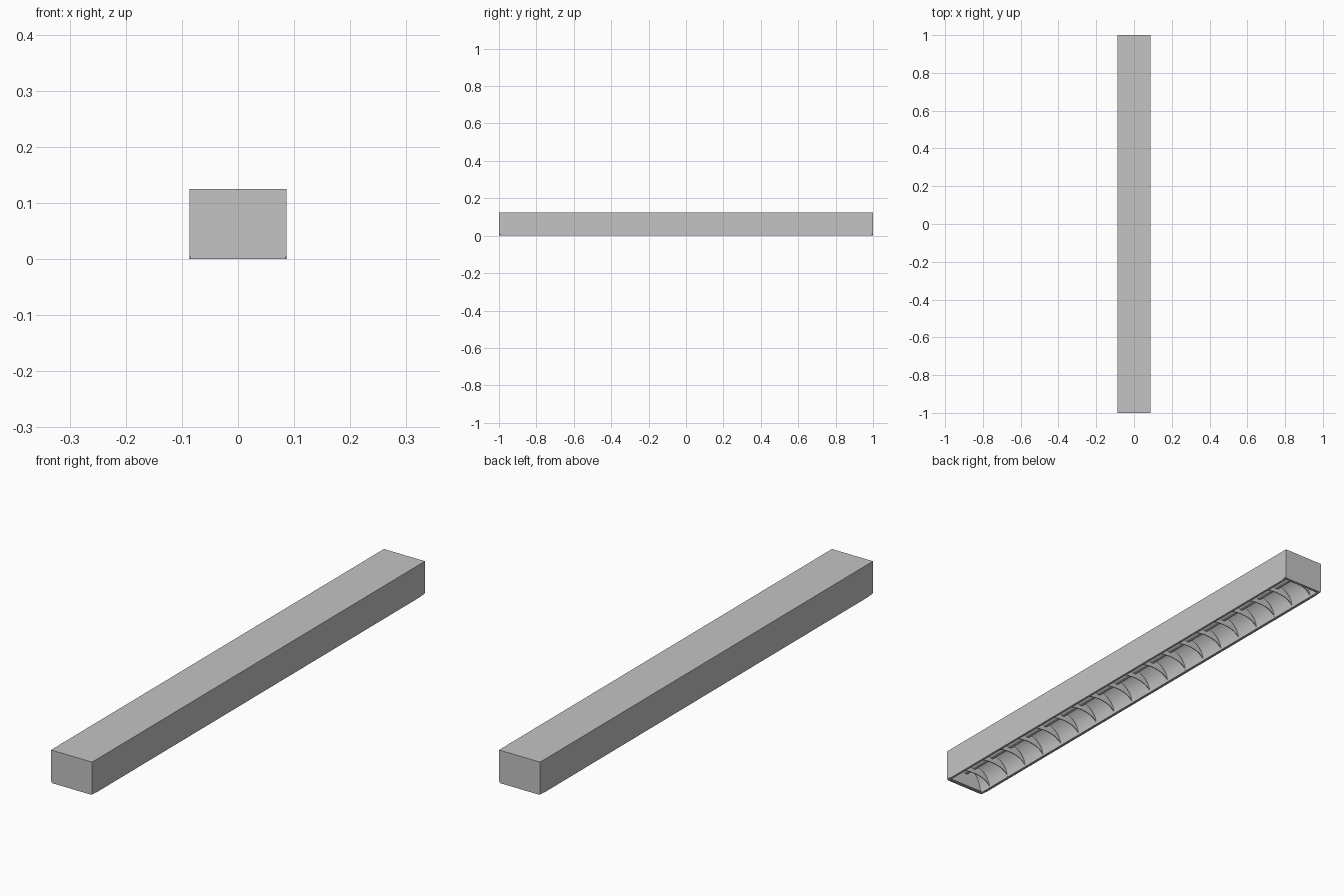
import bpy, bmesh, math
from mathutils import Vector

if "Cube" in bpy.data.objects:
    bpy.data.objects.remove(bpy.data.objects["Cube"])

W, L, H = 0.0865, 1.0, 0.125   # half width, half length, height
T = 0.003                      # sheet thickness


def material(name, v):
    m = bpy.data.materials.new(name)
    m.diffuse_color = (v, v, v, 1)
    m.use_nodes = True
    m.node_tree.nodes["Principled BSDF"].inputs["Base Color"].default_value = m.diffuse_color
    return m


grey = material("light grey metal", 0.55)


def prism(name, outline, offset):
    """Extrude a closed outline of 3D points by an offset vector."""
    bm = bmesh.new()
    face = bm.faces.new([bm.verts.new(p) for p in outline])
    ext = bmesh.ops.extrude_face_region(bm, geom=[face])
    moved = [g for g in ext["geom"] if isinstance(g, bmesh.types.BMVert)]
    bmesh.ops.translate(bm, verts=moved, vec=Vector(offset))
    bmesh.ops.recalc_face_normals(bm, faces=bm.faces)
    me = bpy.data.meshes.new(name)
    bm.to_mesh(me)
    bm.free()
    ob = bpy.data.objects.new(name, me)
    bpy.context.collection.objects.link(ob)
    me.materials.append(grey)
    return ob


def box(name, x0, x1, y0, y1, z0, z1):
    return prism(name, [(x0, y0, z0), (x1, y0, z0), (x1, y1, z0), (x0, y1, z0)],
                 (0, 0, z1 - z0))


def smooth(ob):
    bpy.ops.object.select_all(action='DESELECT')
    bpy.context.view_layer.objects.active = ob
    ob.select_set(True)
    bpy.ops.object.shade_smooth_by_angle(angle=math.radians(35))


# Housing: top sheet, side panels and end panels with clipped lower corners
box("housing_top", -W, W, -L, L, H - T, H)
for s, tag in ((-1, "left"), (1, "right")):
    side = [(s * W, -L, H), (s * W, -L, 0.008), (s * W, -L + 0.025, 0),
            (s * W, L - 0.025, 0), (s * W, L, 0.008), (s * W, L, H)]
    prism("side_panel_" + tag, side, (-s * T, 0, 0))
    # Lower rim folded inward
    box("side_rim_" + tag, *sorted((s * (W - 0.010), s * (W - 0.001))),
        -L + 0.002, L - 0.002, 0.001, 0.005)
for s, tag in ((-1, "front"), (1, "back")):
    end = [(-W, s * L, H), (-W, s * L, 0.006), (-W + 0.005, s * L, 0),
           (W - 0.005, s * L, 0), (W, s * L, 0.006), (W, s * L, H)]
    prism("end_panel_" + tag, end, (0, -s * T, 0))
    box("end_rim_" + tag, -W + 0.003, W - 0.003,
        *sorted((s * (L - 0.012), s * (L - 0.001))), 0.001, 0.005)


# Curved reflector: an arched sheet running the full length
def arch(rx, z0, rz, n=20):
    return [(rx * math.cos(math.pi * i / n), z0 + rz * math.sin(math.pi * i / n))
            for i in range(n + 1)]


RX, RZ, Z0 = W - 0.010, 0.095, 0.004
sheet = arch(RX + 0.002, Z0, RZ + 0.002) + arch(RX, Z0, RZ)[::-1]
smooth(prism("reflector", [(x, -L + T, z) for x, z in sheet], (0, 2 * L - 2 * T, 0)))

# Fluorescent tube
bpy.ops.mesh.primitive_cylinder_add(vertices=24, radius=0.014, depth=2 * L - 0.02,
                                    location=(0, 0, 0.068),
                                    rotation=(math.pi / 2, 0, 0))
tube = bpy.context.object
tube.name = "lamp_tube"
tube.data.materials.append(grey)
smooth(tube)

# Cross louvre blades with an arched lower edge
outline = arch(RX, Z0, RZ * 0.72) + arch(RX, Z0, 0.034)[1:-1][::-1]
COUNT, PITCH = 19, 0.105
for i in range(COUNT):
    y = (i - (COUNT - 1) / 2) * PITCH
    prism("louvre_blade_%02d" % (i + 1), [(x, y - 0.0015, z) for x, z in outline],
          (0, 0.003, 0))
